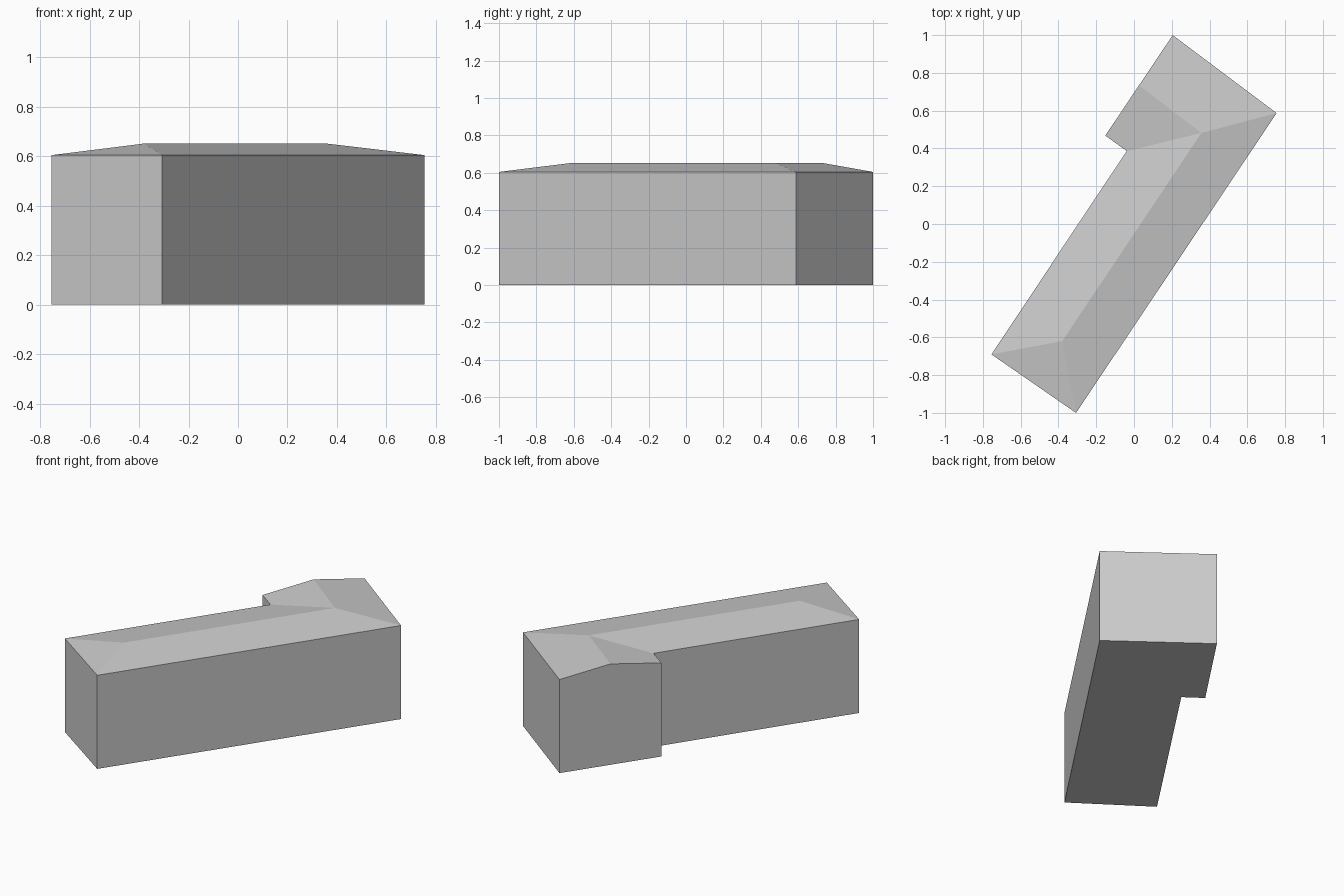
import bpy

cube = bpy.data.objects.get("Cube")
if cube:
    bpy.data.objects.remove(cube, do_unlink=True)

EAVE, RIDGE = 0.605, 0.652

# Single plain grey for the whole building
grey = bpy.data.materials.new("light grey")
grey.use_nodes = True
colour = (0.6, 0.6, 0.6, 1)
grey.diffuse_color = colour
grey.node_tree.nodes["Principled BSDF"].inputs["Base Color"].default_value = colour

# L-shaped footprint, counter-clockwise, and the bent roof ridge
footprint = [(-0.755, -0.69), (-0.307, -1.0), (0.755, 0.587),
             (0.205, 1.0), (-0.152, 0.468), (-0.038, 0.386)]
ridge = [(-0.38, -0.62), (0.357, 0.482), (0.0265, 0.734)]
n = len(footprint)


def at_height(points, z):
    return [(x, y, z) for x, y in points]


def add_part(name, verts, faces):
    mesh = bpy.data.meshes.new(name)
    mesh.from_pydata(verts, [], faces)
    mesh.materials.append(grey)
    mesh.update()
    obj = bpy.data.objects.new(name, mesh)
    bpy.context.collection.objects.link(obj)
    return obj


# Walls with floor; the end wall of the short wing rises to a gable
wall_verts = at_height(footprint, 0) + at_height(footprint, EAVE)
wall_verts += at_height(ridge[2:], RIDGE)
wall_faces = [(i, (i + 1) % n, (i + 1) % n + n, i + n) for i in range(n)]
wall_faces[3] = (3, 4, 4 + n, 2 * n, 3 + n)
wall_faces.append(tuple(reversed(range(n))))
add_part("walls", wall_verts, wall_faces)

# Roof: hip at the front end, slopes meeting at hip and valley on the corner
hip, corner, gable = n, n + 1, n + 2
roof_faces = [(0, 1, hip), (1, 2, corner, hip), (2, 3, gable, corner),
              (4, 5, corner, gable), (5, 0, hip, corner)]
add_part("roof", at_height(footprint, EAVE) + at_height(ridge, RIDGE), roof_faces)
